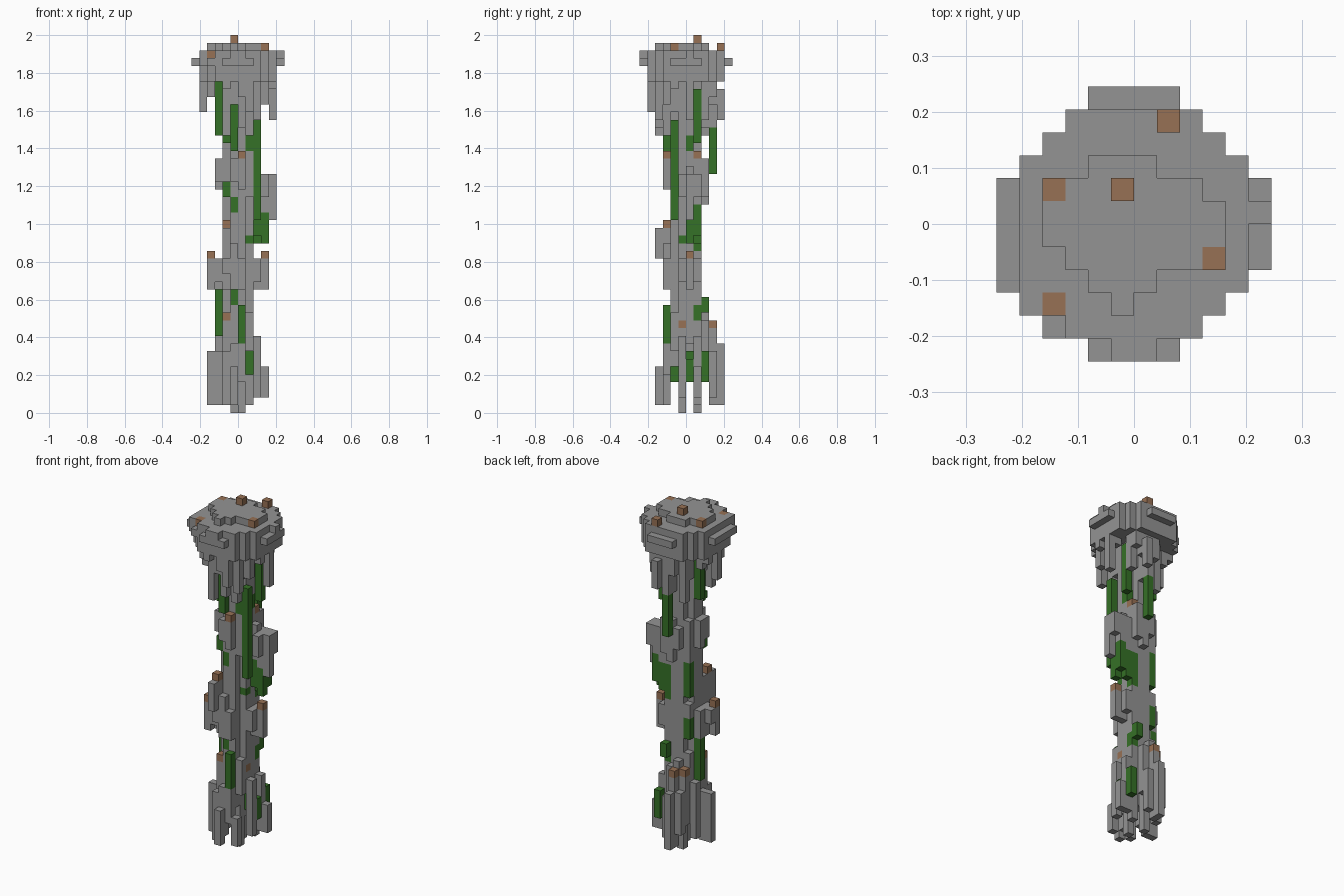
import bpy, bmesh
from mathutils import Vector

if "Cube" in bpy.data.objects:
    bpy.data.objects.remove(bpy.data.objects["Cube"], do_unlink=True)

UNIT = 2 / 49                      # edge length of one block


def make_material(name, colour):
    mat = bpy.data.materials.new(name)
    mat.use_nodes = True
    mat.diffuse_color = (*colour, 1)
    mat.node_tree.nodes["Principled BSDF"].inputs["Base Color"].default_value = (*colour, 1)
    return mat


stone = make_material("grey stone", (0.295, 0.295, 0.295))
moss = make_material("green vine", (0.036, 0.165, 0.02))
clay = make_material("brown clay", (0.31, 0.165, 0.09))

owner = {}                         # block position -> part name
part_material = {}


def fill(part, xs, ys, zs):
    for x in range(*xs):
        for y in range(*ys):
            for z in range(*zs):
                owner[x, y, z] = part


def columns(part, material, items):
    """Fill one-block-wide columns given as x, y, bottom, top."""
    part_material[part] = material
    for x, y, bottom, top in items:
        fill(part, (x, x + 1), (y, y + 1), (bottom, top))


def rows(part, z, first_y, spans):
    """Fill one flat layer, row by row from front to back."""
    for offset, span in enumerate(spans):
        y = first_y + offset
        fill(part, span, (y, y + 1), (z, z + 1))


# Central shaft: square core widened to a cross above the base
part_material["shaft"] = stone
fill("shaft", (-1, 1), (-1, 1), (4, 47))
fill("shaft", (-2, 2), (-1, 1), (9, 47))
fill("shaft", (-1, 1), (-2, 2), (6, 47))

# Stepped rock under the cap, with ragged spikes hanging from it
part_material["cap_underside"] = stone
for x in range(-5, 5):
    for y in range(-5, 5):
        radius = Vector((x + 0.5, y + 0.5)).length
        if radius < 5.2:
            bottom = 43 if radius > 2.4 else 39
            fill("cap_underside", (x, x + 1), (y, y + 1), (bottom, 45))

columns("hanging_spikes", stone, [
    (-5, -1, 39, 45), (-5, 1, 42, 45), (4, 0, 38, 45), (4, -2, 42, 45),
    (0, -5, 41, 45), (-2, -5, 42, 45), (1, -5, 39, 45), (-1, 4, 43, 45),
    (1, 4, 38, 42), (1, 3, 40, 45), (-2, -4, 36, 45), (2, -4, 38, 45),
    (-4, -3, 41, 45), (3, -3, 40, 45), (-3, 3, 43, 45), (2, 3, 41, 45),
    (0, 3, 37, 45), (-4, 1, 41, 45), (0, -4, 37, 45), (-2, 2, 36, 45),
    (1, -3, 36, 45), (3, 0, 42, 45), (-1, -4, 40, 45),
    (2, 2, 38, 45), (-1, 3, 40, 45), (0, -3, 37, 45), (0, 2, 37, 45)])

# Stepped cap: wide rim, upper rim, top plate
part_material["cap"] = stone
rim = [(-2, 2), (-4, 3), (-5, 4), (-6, 5), (-6, 6), (-6, 6), (-6, 6), (-6, 6),
       (-5, 5), (-4, 4), (-3, 3), (-2, 2)]
rows("cap", 45, -6, rim)
upper = [(max(a, -5), min(b, 5)) for a, b in rim[:-1]]
upper[0] = (-1, 1)
upper[1] = (-3, 3)
upper[6] = (-5, 6)
rows("cap", 46, -6, upper)
rows("cap", 47, -4, [(-1, 0), (-2, 1), (-3, 4), (-4, 4), (-4, 4), (-4, 3), (-2, 1)])

# Broken rock clusters around the shaft
columns("upper_ledge", stone, [
    (-3, 0, 29, 33), (-3, -1, 30, 33), (-1, -3, 30, 33), (0, -3, 29, 33),
    (1, -2, 28, 34), (1, 2, 28, 33), (0, 2, 27, 33), (-1, 2, 29, 32),
    (-2, 1, 27, 33), (1, 1, 26, 33), (2, 0, 27, 32), (2, 1, 26, 31),
    (-1, -2, 28, 35)])
columns("side_ledge", stone, [
    (3, 0, 26, 31), (3, 1, 27, 31), (4, 0, 25, 31), (4, 1, 28, 31), (3, -1, 28, 31)])
columns("lower_ledge", stone, [
    (-2, -4, 20, 24), (-2, -3, 18, 24), (-1, -3, 16, 22), (0, -3, 16, 20),
    (-2, -2, 16, 24), (-4, -2, 16, 20), (-3, -2, 17, 20), (-4, -1, 18, 20),
    (-3, -1, 16, 20), (-3, 0, 16, 20), (3, 0, 16, 20), (2, 0, 16, 20),
    (2, 1, 17, 20), (2, -1, 17, 20), (1, 1, 14, 22), (-2, 1, 16, 21)])

# Uneven feet, spaced apart so that gaps show between them
columns("base_rocks", stone, [
    (0, -1, 0, 9), (-1, 1, 0, 9), (-4, -1, 1, 8), (-3, -1, 1, 8),
    (-3, 1, 2, 10), (-2, -1, 2, 9), (-1, -4, 1, 6), (-1, -3, 2, 9),
    (-2, -3, 1, 8), (0, -3, 4, 9), (1, -3, 1, 5), (1, -1, 8, 11),
    (1, -2, 8, 13), (1, 1, 1, 12), (2, -1, 2, 10), (2, 1, 2, 10),
    (3, 1, 2, 6), (-1, 3, 1, 11), (-1, 4, 1, 9), (-2, 3, 3, 9),
    (0, 3, 2, 8), (-2, 2, 4, 11), (-1, 2, 5, 13), (0, 2, 5, 12),
    (-2, 1, 4, 14), (-2, -2, 5, 12), (-2, 0, 4, 9)])

# Vines trailing down the rock
columns("upper_vines", moss, [
    (-3, 0, 36, 43), (-1, -3, 34, 40), (2, -2, 25, 38), (2, 1, 35, 42),
    (0, 3, 31, 37), (1, -2, 34, 36), (-2, -2, 35, 36), (1, 0, 34, 36)])
columns("middle_vines", moss, [
    (-2, -2, 28, 30), (-1, -2, 26, 28), (3, 0, 22, 26), (3, 1, 23, 27),
    (2, 1, 22, 26), (2, 0, 23, 27), (1, 1, 21, 26), (1, -1, 22, 23),
    (-2, 1, 22, 27)])
columns("lower_vines", moss, [
    (-3, 0, 10, 16), (0, -3, 9, 14), (-1, -2, 14, 17), (1, 2, 13, 15),
    (1, 1, 12, 14), (1, 0, 5, 8), (2, 0, 4, 7), (2, 2, 4, 8),
    (-2, -2, 4, 6), (-2, 1, 16, 19)])

# Small clay blocks resting on ledges
blocks = [(-1, 1, 48), (1, 4, 47), (-4, 1, 47), (3, -2, 47), (-4, -4, 46),
          (0, -3, 33), (1, 1, 33), (-2, -3, 24), (-4, -2, 20), (3, 0, 20),
          (-2, -2, 12), (-2, 2, 11), (-1, 3, 11), (1, -1, 11)]
columns("clay_blocks", clay, [(x, y, z, z + 1) for x, y, z in blocks])

# Skin each part with its exposed faces and merge coplanar squares
AXES = [Vector(v) for v in ((1, 0, 0), (0, 1, 0), (0, 0, 1))]


def skin(part):
    bm = bmesh.new()
    for cell in [c for c, name in owner.items() if name == part]:
        centre = Vector(cell) + Vector((0.5, 0.5, 0.5))
        for i, axis in enumerate(AXES):
            for sign in (-1, 1):
                normal = axis * sign
                if tuple(int(a + b) for a, b in zip(cell, normal)) in owner:
                    continue
                u = AXES[(i + 1) % 3] / 2
                v = AXES[(i + 2) % 3] / 2 * sign
                mid = centre + normal / 2
                bm.faces.new([bm.verts.new((mid + d) * UNIT)
                              for d in (-u - v, u - v, u + v, -u + v)])
    bmesh.ops.remove_doubles(bm, verts=bm.verts, dist=UNIT / 100)
    bmesh.ops.dissolve_limit(bm, angle_limit=0.01, verts=bm.verts, edges=bm.edges)
    mesh = bpy.data.meshes.new(part)
    bm.to_mesh(mesh)
    bm.free()
    mesh.materials.append(part_material[part])
    bpy.context.collection.objects.link(bpy.data.objects.new(part, mesh))


for part_name in part_material:
    skin(part_name)
